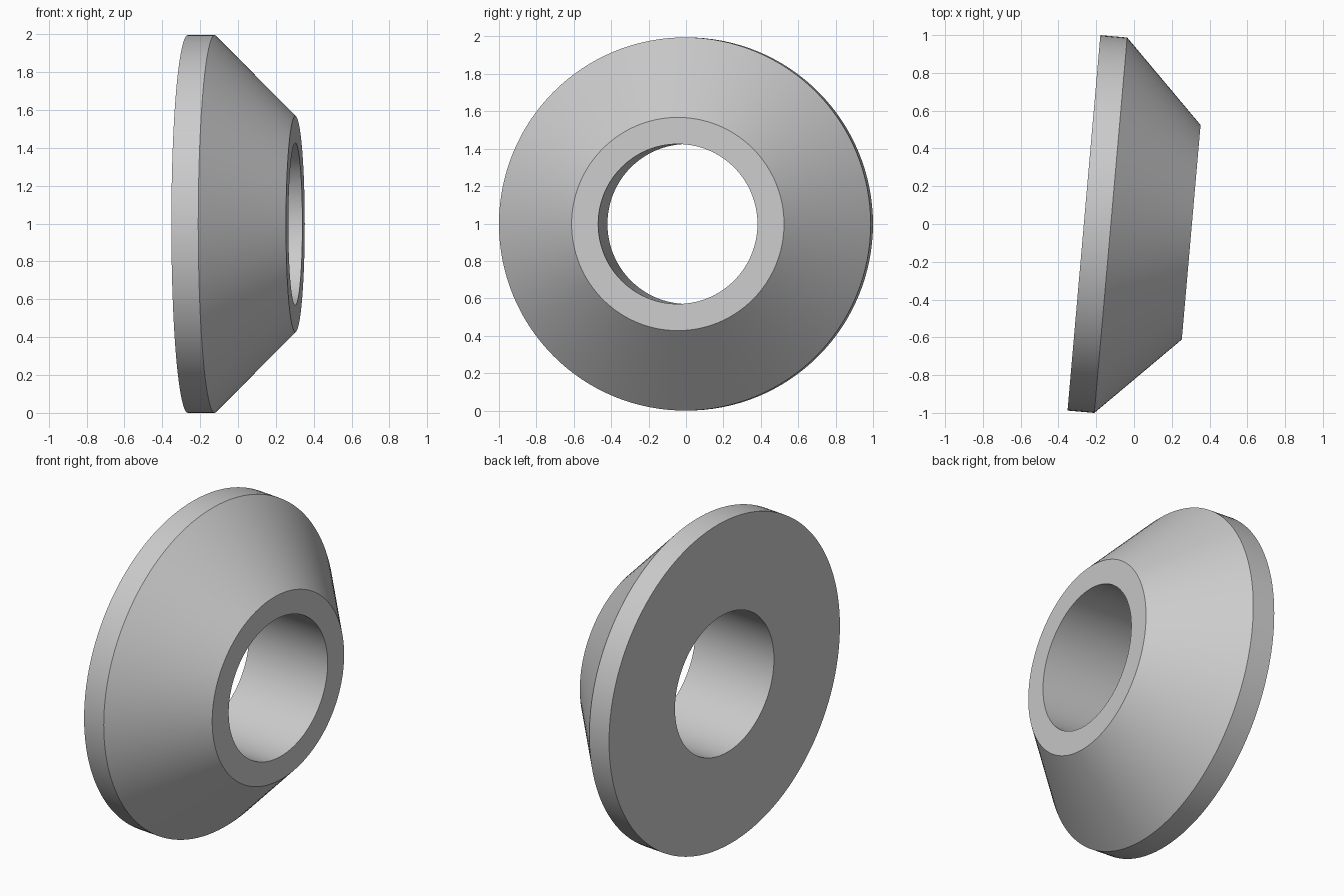
import bpy, bmesh, math
from mathutils import Matrix, Vector

cube = bpy.data.objects.get("Cube")
if cube:
    bpy.data.objects.remove(cube, do_unlink=True)

UNIT = 0.1425            # all dimensions are whole multiples of this
OUTER = 7 * UNIT
SEGMENTS = 128

grey = bpy.data.materials.new("light grey")
grey.use_nodes = True
colour = (0.6, 0.6, 0.6, 1)
grey.diffuse_color = colour
grey.node_tree.nodes["Principled BSDF"].inputs["Base Color"].default_value = colour

# Closed cross-section (distance along the axis, radius): bore, rim, cone, nose
profile = [(0, 3), (0, 7), (1, 7), (4, 4), (4, 3)]

bm = bmesh.new()
verts = [bm.verts.new((a * UNIT, 0, r * UNIT)) for a, r in profile]
edges = [bm.edges.new((v, verts[(i + 1) % len(verts)])) for i, v in enumerate(verts)]
bmesh.ops.spin(bm, geom=verts + edges, cent=(0, 0, 0), axis=(1, 0, 0),
               angle=math.tau, steps=SEGMENTS, use_merge=True)
bmesh.ops.remove_doubles(bm, verts=bm.verts, dist=0.0001)
bmesh.ops.recalc_face_normals(bm, faces=bm.faces)

# Turn the axis slightly toward the front and place the ring
bm.transform(Matrix.Translation(Vector((-0.265, 0.006, OUTER)))
             @ Matrix.Rotation(math.radians(-5), 4, 'Z'))

mesh = bpy.data.meshes.new("conical_ring")
bm.to_mesh(mesh)
bm.free()
mesh.materials.append(grey)
ring = bpy.data.objects.new("conical_ring", mesh)
bpy.context.collection.objects.link(ring)

# Smooth round surfaces, sharp rims
bpy.ops.object.select_all(action='DESELECT')
ring.select_set(True)
bpy.context.view_layer.objects.active = ring
bpy.ops.object.shade_smooth_by_angle(angle=math.radians(30))
